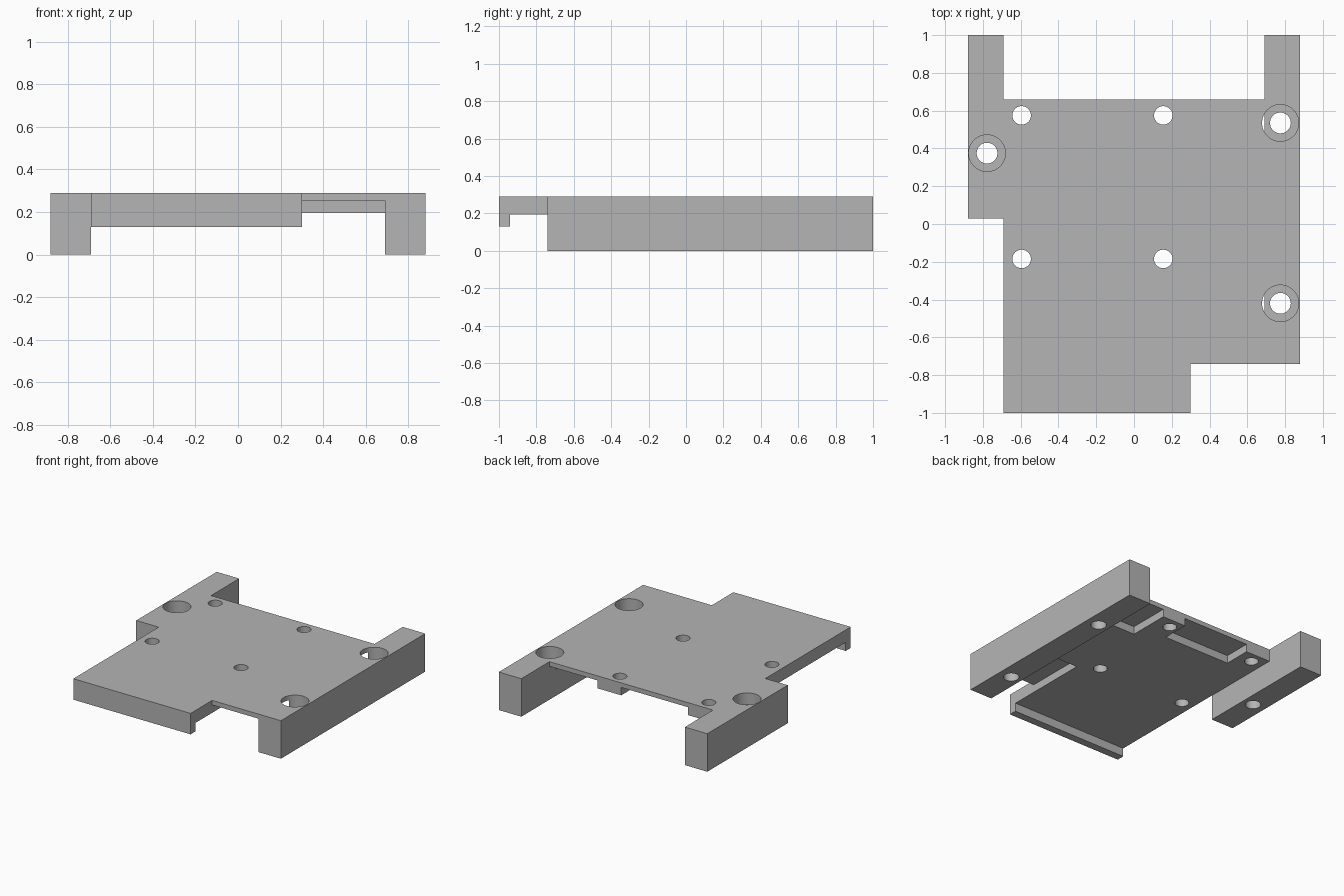
import bpy, bmesh, math

if "Cube" in bpy.data.objects:
    bpy.data.objects.remove(bpy.data.objects["Cube"], do_unlink=True)

TOP = 0.29        # top face of the bracket
UNDER = 0.195     # underside of the plate
POCKET = 0.255    # ceiling of the shallow pockets


def prism(name, outline, z0, z1):
    """Extrude a flat outline from z0 to z1."""
    bm = bmesh.new()
    face = bm.faces.new([bm.verts.new((x, y, z0)) for x, y in outline])
    top = bmesh.ops.extrude_face_region(bm, geom=[face])["geom"]
    verts = [v for v in top if isinstance(v, bmesh.types.BMVert)]
    bmesh.ops.translate(bm, verts=verts, vec=(0, 0, z1 - z0))
    bmesh.ops.recalc_face_normals(bm, faces=bm.faces[:])
    mesh = bpy.data.meshes.new(name)
    bm.to_mesh(mesh)
    bm.free()
    obj = bpy.data.objects.new(name, mesh)
    bpy.context.scene.collection.objects.link(obj)
    return obj


def rect(x0, x1, y0, y1):
    return [(x0, y0), (x1, y0), (x1, y1), (x0, y1)]


def circle(cx, cy, r, n=48):
    return [(cx + r * math.cos(2 * math.pi * i / n),
             cy + r * math.sin(2 * math.pi * i / n)) for i in range(n)]


def cut(body, outline, z0, z1):
    """Subtract a prism from the body and discard the cutter."""
    cutter = prism("cutter", outline, z0, z1)
    cutter.hide_render = True
    mod = body.modifiers.new("cut", "BOOLEAN")
    mod.operation = "DIFFERENCE"
    mod.solver = "EXACT"
    mod.object = cutter
    bpy.context.view_layer.objects.active = body
    bpy.ops.object.modifier_apply(modifier=mod.name)
    bpy.data.objects.remove(cutter, do_unlink=True)


# Full-height block with the two rails and the front tongue
body = prism("mounting_bracket", [
    (-0.69, -1), (0.30, -1), (0.30, -0.74), (0.88, -0.74), (0.88, 1), (0.69, 1),
    (0.69, 0.66), (-0.69, 0.66), (-0.69, 1), (-0.88, 1), (-0.88, 0.03), (-0.69, 0.03)],
    0, TOP)

# Hollow between the rails, leaving the front lip
cut(body, [(-0.69, 1.2), (-0.69, 0.03), (-0.95, 0.03), (-0.95, -0.94),
           (0.69, -0.94), (0.69, 1.2)], -0.1, UNDER)
cut(body, rect(-0.95, 0.6, -1.2, -0.92), -0.1, 0.13)

# Shallow pockets under the plate
for x0, x1, y0, y1 in [(0.30, 0.69, -0.9, -0.27),
                       (0.285, 0.69, 0.34, 0.8),
                       (-0.48, 0.085, 0.45, 0.8)]:
    cut(body, rect(x0, x1, y0, y1), 0.1, POCKET)

# Four small holes through the plate
for x in (-0.595, 0.155):
    for y in (-0.185, 0.575):
        cut(body, circle(x, y, 0.049), -0.1, 0.4)

# Counterbored bolt holes through the rails
for x, y in [(0.775, 0.535), (0.775, -0.42), (-0.778, 0.375)]:
    cut(body, circle(x, y, 0.097), 0.2, 0.4)
    cut(body, circle(x, y, 0.055), -0.1, 0.4)

# Grey material
grey = bpy.data.materials.new("plain_grey")
grey.use_nodes = True
colour = (0.46, 0.46, 0.46, 1)
grey.diffuse_color = colour
grey.node_tree.nodes["Principled BSDF"].inputs["Base Color"].default_value = colour
body.data.materials.clear()
body.data.materials.append(grey)
for p in body.data.polygons:
    p.material_index = 0

# Smooth hole walls, sharp edges elsewhere
bpy.ops.object.select_all(action="DESELECT")
body.select_set(True)
bpy.context.view_layer.objects.active = body
bpy.ops.object.shade_smooth_by_angle(angle=math.radians(30))
